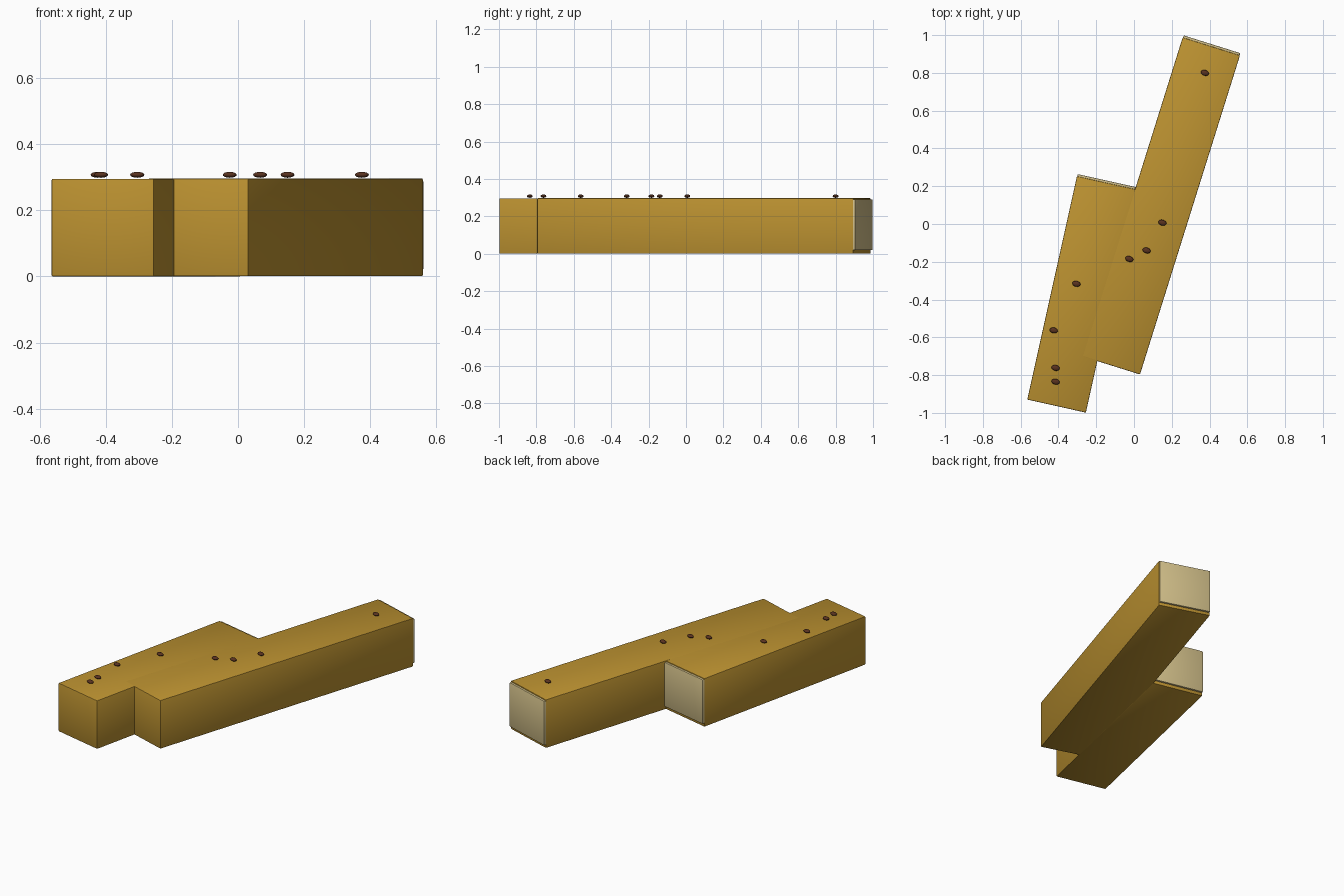
import bpy, bmesh
from math import radians, sin, cos
from mathutils import Matrix, Vector

if "Cube" in bpy.data.objects:
    bpy.data.objects.remove(bpy.data.objects["Cube"])


def material(name, rgb):
    m = bpy.data.materials.new(name)
    m.diffuse_color = (*rgb, 1)
    m.use_nodes = True
    m.node_tree.nodes["Principled BSDF"].inputs["Base Color"].default_value = m.diffuse_color
    return m


WOOD = material("golden wood", (0.50, 0.285, 0.03))
PALE = material("pale end grain", (0.64, 0.52, 0.25))
KNOT = material("dark knot", (0.10, 0.032, 0.014))


def finish(name, bm, mat, matrix):
    mesh = bpy.data.meshes.new(name)
    bm.to_mesh(mesh)
    bm.free()
    obj = bpy.data.objects.new(name, mesh)
    obj.matrix_world = matrix
    mesh.materials.append(mat)
    for p in mesh.polygons:
        p.use_smooth = True
    bpy.context.collection.objects.link(obj)
    return obj


def box(name, lo, hi, bevel, mat, matrix):
    lo, hi = Vector(lo), Vector(hi)
    bm = bmesh.new()
    bmesh.ops.create_cube(bm, size=1, matrix=Matrix.Translation((lo + hi) / 2)
                          @ Matrix.Diagonal((*(hi - lo), 1)))
    bmesh.ops.bevel(bm, geom=bm.edges[:], offset=bevel, segments=2,
                    profile=0.5, affect='EDGES')
    return finish(name, bm, mat, matrix)


# name, middle of the front end, turn in degrees, length, bottom, top, knots
planks = [
    ("left_plank", (-0.41, -0.964), 12.55, 1.211, 0.0, 0.296,
     [(-0.305, -0.317), (-0.425, -0.563), (-0.415, -0.762), (-0.415, -0.835)]),
    ("right_plank", (-0.12, -0.749), 17.4, 1.770, 0.001, 0.297,
     [(0.375, 0.80), (0.15, 0.007), (0.067, -0.14), (-0.025, -0.185)]),
]
W = 0.159  # half width

for name, (x, y), turn, length, z0, z1, knots in planks:
    rot = Matrix.Rotation(-radians(turn), 4, 'Z')
    place = Matrix.Translation((x, y, 0)) @ rot
    # plank body
    box(name, (-W, 0, z0), (W, length, z1), 0.004, WOOD, place)
    # pale sawn end, standing slightly proud of the back
    box(name + "_sawn_end", (-W + 0.002, length - 0.01, 0.02),
        (W - 0.002, length + 0.012, 0.291), 0.004, PALE, place)
    # flattened knots on the top face
    for i, (kx, ky) in enumerate(knots):
        bm = bmesh.new()
        bmesh.ops.create_uvsphere(bm, u_segments=16, v_segments=8, radius=1)
        bmesh.ops.scale(bm, vec=(0.022, 0.015, 0.009), verts=bm.verts)
        finish(f"{name}_knot_{i + 1}", bm, KNOT,
               Matrix.Translation((kx, ky, 0.308)) @ rot)

# keep the plank edges crisp
bpy.ops.object.select_all(action='SELECT')
bpy.context.view_layer.objects.active = bpy.context.scene.objects[0]
bpy.ops.object.shade_smooth_by_angle(angle=radians(40))
